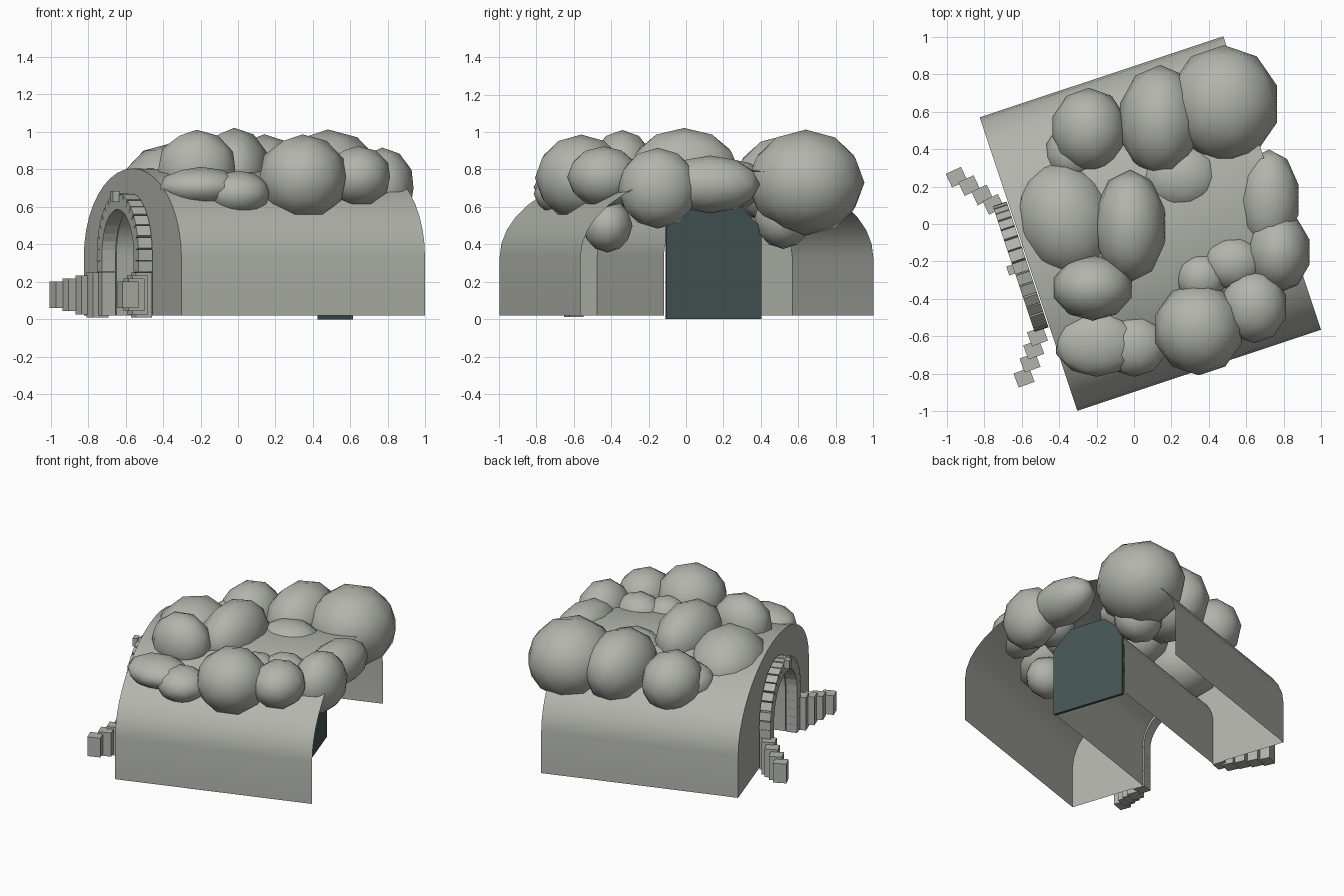
import bpy, bmesh, math
from mathutils import Matrix, Vector

if "Cube" in bpy.data.objects:
    bpy.data.objects.remove(bpy.data.objects["Cube"])

# Tunnel frame: local x runs along the tunnel, local y across it
TURN = Matrix.Rotation(math.radians(18.4), 4, 'Z')
FRAME = Matrix.Translation((0.0875, 0.0025, 0)) @ TURN
BACK, FRONT, BOARD = 0.685, -0.685, 0.445
BASE = 0.02


def material(name, rgb):
    m = bpy.data.materials.new(name)
    m.use_nodes = True
    m.diffuse_color = (*rgb, 1)
    m.node_tree.nodes["Principled BSDF"].inputs["Base Color"].default_value = (*rgb, 1)
    return m


STONE = material("grey stone", (0.445, 0.457, 0.413))
DARK = material("dark teal", (0.062, 0.092, 0.092))


def finish(name, bm, mat, matrix=FRAME, smooth=None):
    me = bpy.data.meshes.new(name)
    bm.to_mesh(me)
    bm.free()
    ob = bpy.data.objects.new(name, me)
    bpy.context.collection.objects.link(ob)
    ob.matrix_world = matrix
    me.materials.append(mat)
    if smooth:
        bpy.ops.object.select_all(action='DESELECT')
        ob.select_set(True)
        bpy.context.view_layer.objects.active = ob
        bpy.ops.object.shade_smooth_by_angle(angle=math.radians(smooth))
    return ob


def arch(half, spring, top, base=BASE, steps=20):
    """Points (across, up) of an arch with straight legs."""
    pts = [(half, base)]
    for i in range(steps + 1):
        a = math.pi * i / steps
        pts.append((half * math.cos(a), spring + (top - spring) * math.sin(a)))
    return pts + [(-half, base)]


def strip(bm, a, b):
    """Quads between two matching rows of points."""
    ra = [bm.verts.new(p) for p in a]
    rb = [bm.verts.new(p) for p in b]
    for i in range(len(ra) - 1):
        bm.faces.new((ra[i], rb[i], rb[i + 1], ra[i + 1]))


def at(x, pts):
    return [(x, y, z) for y, z in pts]


outer = arch(0.825, 0.33, 0.805)
inner = arch(0.275, 0.34, 0.6)

# Outer vault, inner passage and front wall are single sheets
for name, rows in (("outer_vault", (at(FRONT, outer), at(BACK, outer))),
                   ("inner_passage", (at(BOARD, inner), at(FRONT, inner))),
                   ("front_wall", (at(FRONT, inner), at(FRONT, outer)))):
    bm = bmesh.new()
    strip(bm, *rows)
    finish(name, bm, STONE, smooth=35)

# Dark board with clipped top corners closing the passage
bm = bmesh.new()
face = bm.faces.new([bm.verts.new(p) for p in at(BOARD, arch(0.267, 0.49, 0.635, 0, 3))])
ext = bmesh.ops.extrude_face_region(bm, geom=[face])
bmesh.ops.translate(bm, vec=(0.02, 0, 0),
                    verts=[g for g in ext["geom"] if isinstance(g, bmesh.types.BMVert)])
bmesh.ops.recalc_face_normals(bm, faces=bm.faces)
finish("passage_board", bm, DARK)


def add_box(bm, center, size, rot=Matrix()):
    m = Matrix.Translation(center) @ rot @ Matrix.Diagonal((*size, 1))
    bmesh.ops.create_cube(bm, size=1, matrix=m)


# Stone blocks around the opening: spaced evenly along the arch
path = [Vector((0, y, z)) for y, z in arch(0.31, 0.34, 0.628, BASE, 40)]
lengths = [(b - a).length for a, b in zip(path, path[1:])]
COUNT = 27
pitch = sum(lengths) / COUNT


def along(d):
    for a, b, l in zip(path, path[1:], lengths):
        if d <= l:
            return a.lerp(b, d / l), (b - a).normalized()
        d -= l
    return path[-1], (path[-1] - path[-2]).normalized()


bm = bmesh.new()
for i in range(COUNT):
    p, t = along((i + 0.5) * pitch)
    rot = Matrix.Rotation(math.atan2(t.z, t.y), 4, 'X')
    add_box(bm, p + Vector((-0.73, 0, 0)), (0.078, pitch * 0.99, 0.085), rot)
add_box(bm, (-0.785, 0, 0.655), (0.035, 0.05, 0.06))
finish("opening_blocks", bm, STONE)

# Wing walls: blocks that shrink away from the opening
wings = {"left_wing_wall": (25, [(-0.75, 0.105), (-0.81, 0.155), (-0.88, 0.205), (-0.947, 0.25)]),
         "right_wing_wall": (20, [(-0.515, -0.6), (-0.535, -0.67), (-0.555, -0.74), (-0.587, -0.82)])}
for name, (turn, spots) in wings.items():
    bm = bmesh.new()
    for i, (x, y) in enumerate(spots):
        add_box(bm, (x, y, 0.13), (0.09, 0.08, 0.24 - 0.033 * i),
                Matrix.Rotation(math.radians(turn), 4, 'Z'))
    finish(name, bm, STONE, Matrix())

# Rounded boulders heaped on the roof: center, then radii
boulders = [
    ((0.48, 0.64, 0.73), (0.29, 0.305, 0.275)),
    ((0.14, 0.55, 0.73), (0.22, 0.29, 0.25)),
    ((-0.24, 0.5, 0.70), (0.20, 0.22, 0.205)),
    ((-0.02, -0.01, 0.785), (0.19, 0.29, 0.23)),
    ((-0.22, -0.34, 0.80), (0.21, 0.17, 0.205)),
    ((-0.20, -0.64, 0.705), (0.22, 0.17, 0.105)),
    ((0.0, -0.65, 0.67), (0.17, 0.16, 0.12)),
    ((0.345, -0.56, 0.755), (0.235, 0.24, 0.225)),
    ((0.64, -0.44, 0.76), (0.175, 0.19, 0.16)),
    ((0.77, -0.15, 0.70), (0.17, 0.21, 0.21)),
    ((0.72, 0.13, 0.72), (0.16, 0.26, 0.15)),
    ((0.36, -0.29, 0.74), (0.13, 0.13, 0.11)),
    ((0.53, -0.21, 0.74), (0.16, 0.14, 0.12)),
    ((0.25, 0.25, 0.72), (0.21, 0.18, 0.13)),
    ((-0.33, 0.38, 0.67), (0.14, 0.15, 0.13)),
    ((0.40, -0.42, 0.50), (0.15, 0.13, 0.14)),
    ((0.40, 0.52, 0.54), (0.17, 0.15, 0.16)),
]


def boulder(name, matrix, radii):
    bm = bmesh.new()
    bmesh.ops.create_icosphere(bm, subdivisions=2, radius=1.03)
    finish(name, bm, STONE, matrix @ Matrix.Diagonal((*radii, 1)), smooth=60)


for i, (center, radii) in enumerate(boulders):
    boulder(f"roof_boulder_{i + 1}", Matrix.Translation(center), radii)

# Broad boulder lined up with the front wall
boulder("front_edge_boulder", Matrix.Translation((-0.365, 0.02, 0.685)) @ TURN, (0.258, 0.31, 0.245))
